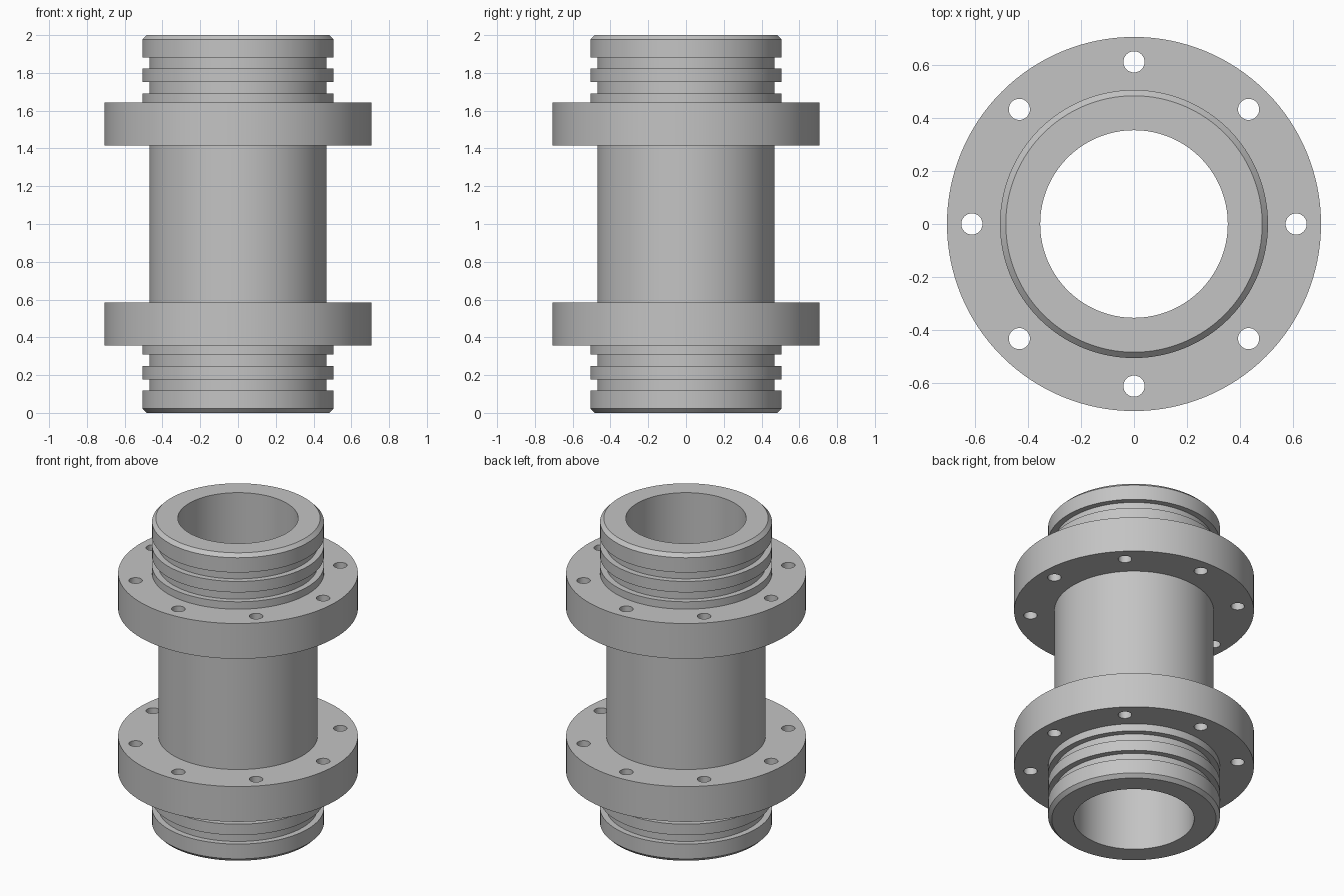
import bpy
import bmesh
import math
from mathutils import Matrix, Vector

default = bpy.data.objects.get("Cube")
if default:
    bpy.data.objects.remove(default, do_unlink=True)

BORE, PIPE, COLLAR, FLANGE = 0.354, 0.469, 0.506, 0.706
SEGMENTS = 128

# Plain grey metal
metal = bpy.data.materials.new("grey metal")
grey = (0.55, 0.55, 0.55, 1)
metal.diffuse_color = grey
metal.use_nodes = True
metal.node_tree.nodes["Principled BSDF"].inputs["Base Color"].default_value = grey


def add_object(name, bm):
    bmesh.ops.recalc_face_normals(bm, faces=bm.faces)
    mesh = bpy.data.meshes.new(name)
    bm.to_mesh(mesh)
    bm.free()
    obj = bpy.data.objects.new(name, mesh)
    bpy.context.collection.objects.link(obj)
    return obj


# Lower half of the outside profile: (height where a step ends, radius of the step)
steps = [(0.118, COLLAR), (0.176, PIPE), (0.247, COLLAR),
         (0.308, PIPE), (0.356, COLLAR), (0.585, FLANGE)]
half = [(BORE, 0), (COLLAR - 0.022, 0), (COLLAR, 0.022)]
for i, (z, radius) in enumerate(steps):
    next_radius = steps[i + 1][1] if i + 1 < len(steps) else PIPE
    half += [(radius, z), (next_radius, z)]
profile = half + [(r, 2 - z) for r, z in reversed(half)]

# Flanged pipe turned from the mirrored profile
bm = bmesh.new()
verts = [bm.verts.new((r, 0, z)) for r, z in profile]
edges = [bm.edges.new((a, b)) for a, b in zip(verts, verts[1:] + verts[:1])]
bmesh.ops.spin(bm, geom=verts + edges, axis=(0, 0, 1), cent=(0, 0, 0),
               angle=math.tau, steps=SEGMENTS, use_duplicate=False)
bmesh.ops.remove_doubles(bm, verts=bm.verts, dist=1e-4)
pipe = add_object("flanged_pipe", bm)
pipe.data.materials.append(metal)

# Ring of eight bolt holes through both flanges
bm = bmesh.new()
for i in range(8):
    place = Matrix.Rotation(i * math.tau / 8, 4, "Z") @ Matrix.Translation((0.612, 0, 1))
    bmesh.ops.create_cone(bm, cap_ends=True, segments=32, radius1=0.04,
                          radius2=0.04, depth=1.8, matrix=place)
cutter = add_object("bolt_hole_cutter", bm)
cutter.data.materials.append(metal)
cutter.hide_render = True

holes = pipe.modifiers.new("bolt holes", "BOOLEAN")
holes.operation = "DIFFERENCE"
holes.solver = "EXACT"
holes.object = cutter
bpy.ops.object.select_all(action="DESELECT")
pipe.select_set(True)
bpy.context.view_layer.objects.active = pipe
bpy.ops.object.modifier_apply(modifier=holes.name)
bpy.data.objects.remove(cutter, do_unlink=True)
bpy.ops.object.shade_smooth_by_angle(angle=math.radians(30))
